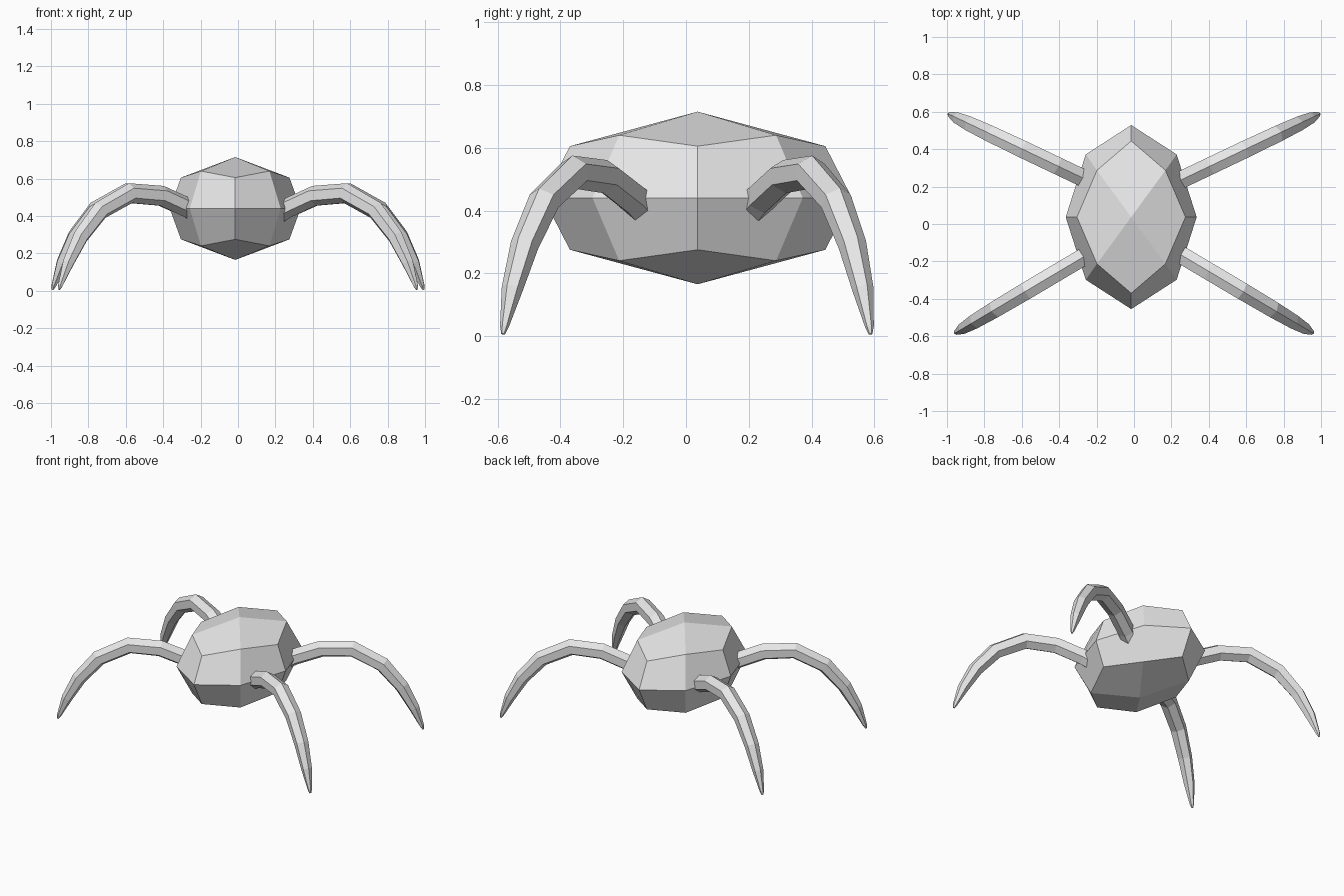
import bpy, bmesh, math
from mathutils import Vector

cube = bpy.data.objects.get("Cube")
if cube:
    bpy.data.objects.remove(cube, do_unlink=True)

# Single plain material
grey = bpy.data.materials.new("light_grey")
grey.use_nodes = True
grey.diffuse_color = (0.8, 0.8, 0.8, 1)
grey.node_tree.nodes["Principled BSDF"].inputs["Base Color"].default_value = (0.8, 0.8, 0.8, 1)


def finish(bm, name):
    bmesh.ops.recalc_face_normals(bm, faces=bm.faces)
    mesh = bpy.data.meshes.new(name)
    bm.to_mesh(mesh)
    bm.free()
    mesh.materials.append(grey)
    obj = bpy.data.objects.new(name, mesh)
    bpy.context.collection.objects.link(obj)
    return obj


def make_body():
    """Faceted ellipsoid: three rings of eight points and two poles."""
    bm = bmesh.new()
    centre = Vector((-0.015, 0.037, 0.44))

    def ring(mid, corner, mid_z, corner_z):
        verts = []
        for i in range(8):
            a = i * math.pi / 4
            sx, sy = round(math.cos(a)), round(math.sin(a))
            (x, y), z = (corner, corner_z) if i % 2 else (mid, mid_z)
            verts.append(bm.verts.new(centre + Vector((sx * x, sy * y, z))))
        return verts

    equator = ring((0.35, 0.492), (0.243, 0.335), 0, 0)
    for s in (1, -1):
        shoulder = ring((0.29, 0.407), (0.183, 0.25), s * 0.165, s * 0.2)
        pole = bm.verts.new(centre + Vector((0, 0, s * 0.275)))
        for i in range(8):
            j = (i + 1) % 8
            bm.faces.new((equator[i], equator[j], shoulder[j], shoulder[i]))
        # Kite-shaped cap faces
        for i in range(0, 8, 2):
            bm.faces.new((pole, shoulder[i - 1], shoulder[i], shoulder[i + 1]))
    return finish(bm, "body")


# Leg arc: fraction of the way from body to foot, height, radius
LEG_ARC = [(-0.10, 0.395, 0.054), (0.0, 0.44, 0.054), (0.21, 0.508, 0.054),
           (0.45, 0.522, 0.054), (0.68, 0.43, 0.051), (0.83, 0.29, 0.045),
           (0.925, 0.15, 0.034), (0.985, 0.03, 0.014), (0.995, 0.006, 0.006)]


def make_leg(name, base, foot):
    """Tapering six-sided tube bent in the vertical plane from base to foot."""
    bm = bmesh.new()
    base, foot = Vector((*base, 0)), Vector((*foot, 0))
    side = Vector((0, 0, 1)).cross(foot - base).normalized()
    path = [base.lerp(foot, u) + Vector((0, 0, z)) for u, z, r in LEG_ARC]
    rings = []
    for k, p in enumerate(path):
        before = p - path[k - 1] if k else path[1] - p
        after = path[k + 1] - p if k < len(path) - 1 else before
        tangent = (before.normalized() + after.normalized()).normalized()
        normal = tangent.cross(side)
        r = LEG_ARC[k][2]
        rings.append([bm.verts.new(p + r * (math.cos(a) * normal + math.sin(a) * side))
                      for a in (i * math.pi / 3 for i in range(6))])
    for lower, upper in zip(rings, rings[1:]):
        for i in range(6):
            j = (i + 1) % 6
            bm.faces.new((lower[i], lower[j], upper[j], upper[i]))
    bm.faces.new(rings[0])
    bm.faces.new(rings[-1])
    # Keep the foot on the ground
    for v in bm.verts:
        v.co.z = max(v.co.z, 0)
    return finish(bm, name)


make_body()
for side_name, s in (("left", 1), ("right", -1)):
    make_leg("back_leg_" + side_name, (s * 0.26, 0.24), (s * 0.995, 0.59))
    make_leg("front_leg_" + side_name, (s * 0.26, -0.17), (s * 0.96, -0.585))
